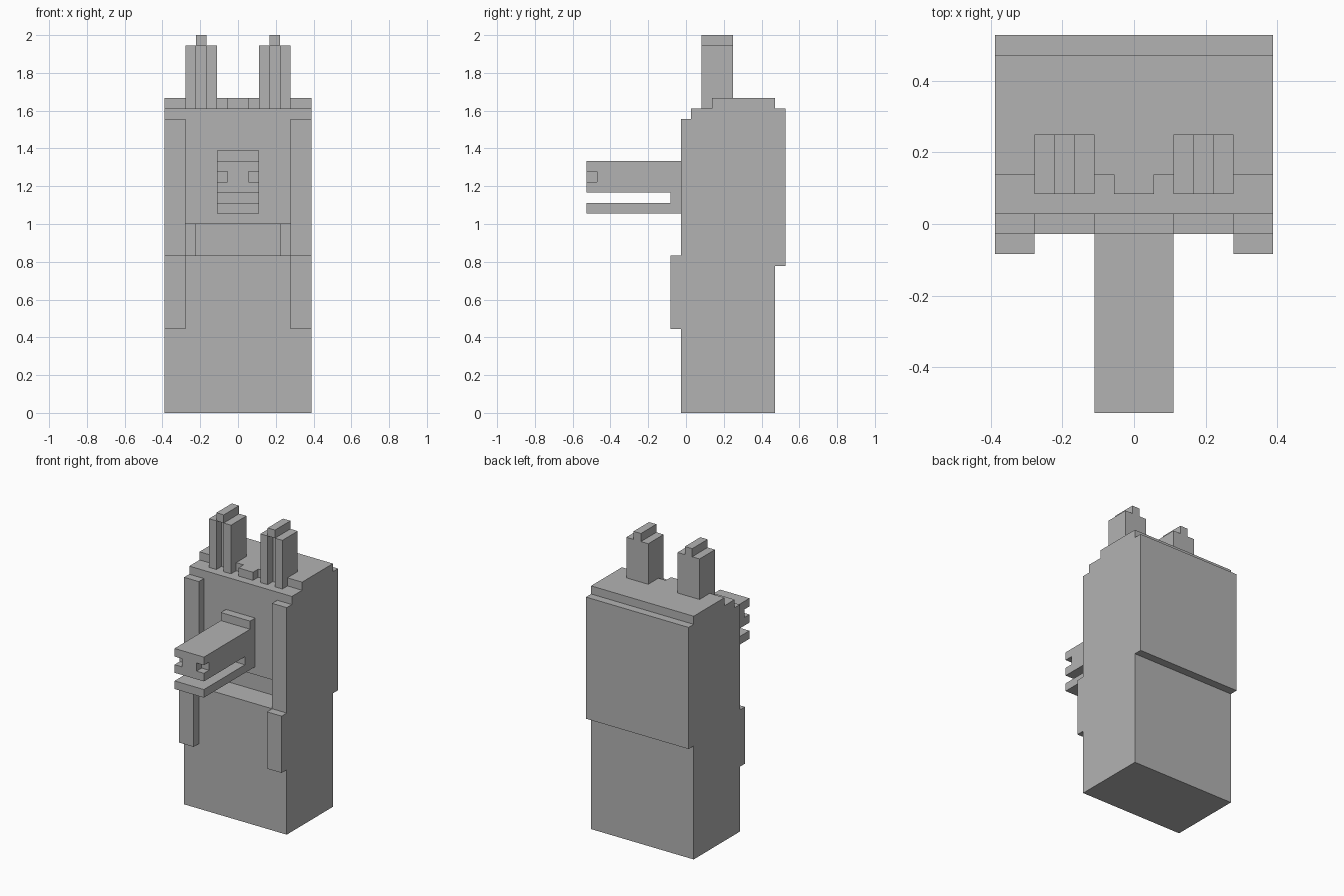
import bpy, bmesh

U = 1 / 18  # size of one block

cube = bpy.data.objects.get("Cube")
if cube:
    bpy.data.objects.remove(cube, do_unlink=True)

grey = bpy.data.materials.new("plain_grey")
grey.use_nodes = True
colour = (0.45, 0.45, 0.45, 1)
grey.diffuse_color = colour
grey.node_tree.nodes["Principled BSDF"].inputs["Base Color"].default_value = colour


def extrude(name, outline, axis, start, end):
    """Extrude a side (axis x) or front (axis y) outline between two planes."""
    def point(a, b, d):
        return (d * U, a * U, b * U) if axis == "x" else (a * U, d * U, b * U)
    bm = bmesh.new()
    face = bm.faces.new([bm.verts.new(point(a, b, start)) for a, b in outline])
    moved = bmesh.ops.extrude_face_region(bm, geom=[face])["geom"]
    shift = [(end - start) * U, 0, 0] if axis == "x" else [0, (end - start) * U, 0]
    bmesh.ops.translate(bm, vec=shift,
                        verts=[v for v in moved if isinstance(v, bmesh.types.BMVert)])
    bmesh.ops.recalc_face_normals(bm, faces=bm.faces)
    mesh = bpy.data.meshes.new(name)
    bm.to_mesh(mesh)
    bm.free()
    mesh.materials.append(grey)
    obj = bpy.data.objects.new(name, mesh)
    bpy.context.scene.collection.objects.link(obj)
    return obj


def box(name, x, y, z):
    outline = [(y[0], z[0]), (y[1], z[0]), (y[1], z[1]), (y[0], z[1])]
    return extrude(name, outline, "x", *x)


def cut(obj, x, y, z):
    """Remove a box from the object and discard the cutter."""
    cutter = box("cutter", x, y, z)
    cutter.hide_render = True
    mod = obj.modifiers.new("cut", "BOOLEAN")
    mod.operation, mod.solver, mod.object = "DIFFERENCE", "EXACT", cutter
    bpy.context.view_layer.objects.active = obj
    bpy.ops.object.modifier_apply(modifier=mod.name)
    bpy.data.objects.remove(cutter, do_unlink=True)


# Body with stepped top and thicker upper back
body = extrude("body", [(-.5, 0), (8.5, 0), (8.5, 14), (9.5, 14), (9.5, 29), (8.5, 29),
                        (8.5, 30), (2.5, 30), (2.5, 29), (.5, 29), (.5, 15), (-.5, 15)],
               "x", -7, 7)
# Stepped pocket under the face
cut(body, (-5, 5), (0, 1.5), (15, 18))
cut(body, (-4, 4), (0, 2.5), (15, 18))

# Forehead tuft
box("forehead_tuft", (-1, 1), (1.5, 2.5), (29, 30))

# Snout: base plate, upper jaw and lower jaw in one side outline
snout = extrude("snout", [(.5, 19), (.5, 25), (-.5, 25), (-.5, 24), (-9.5, 24), (-9.5, 21),
                          (-1.5, 21), (-1.5, 20), (-9.5, 20), (-9.5, 19)], "x", -2, 2)

for side, s in (("left", 1), ("right", -1)):
    # Nostril notch
    cut(snout, (s * 1, s * 3), (-10, -8.5), (22, 23))
    # Face border and lower arm strip
    box(side + "_face_border", (s * 5, s * 7), (-.5, .5), (15, 28))
    box(side + "_arm", (s * 5, s * 7), (-1.5, -.5), (8, 15))
    # Ear with stepped tip and hollow front
    ear = extrude(side + "_ear", [(s * a, b) for a, b in
                  [(2, 29), (5, 29), (5, 35), (4, 35), (4, 36), (3, 36), (3, 35), (2, 35)]],
                  "y", 1.5, 4.5)
    cut(ear, (s * 3, s * 4), (1, 2.5), (28, 35))
